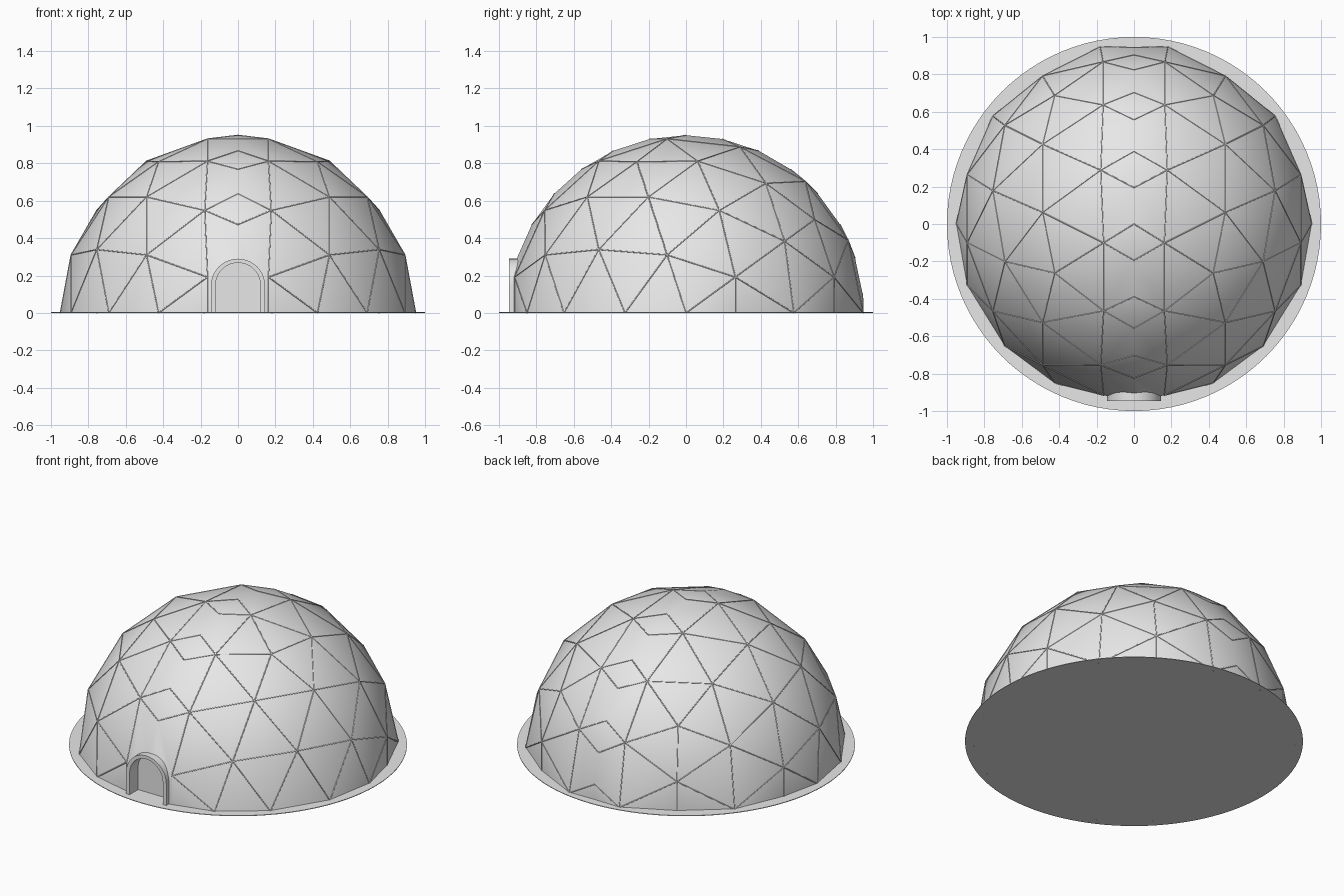
import bpy, bmesh, math
from mathutils import Vector, Matrix

if "Cube" in bpy.data.objects:
    bpy.data.objects.remove(bpy.data.objects["Cube"])

R = 0.95


def material(name, c):
    m = bpy.data.materials.new(name)
    m.diffuse_color = (*c, 1)
    m.use_nodes = True
    m.node_tree.nodes["Principled BSDF"].inputs["Base Color"].default_value = m.diffuse_color
    return m


GREY = material("light_grey", (0.8, 0.8, 0.8))
WHITE = material("strut_grey", (0.85, 0.85, 0.85))


def make(name, bm, mat, angle=None):
    me = bpy.data.meshes.new(name)
    bm.to_mesh(me)
    bm.free()
    ob = bpy.data.objects.new(name, me)
    bpy.context.collection.objects.link(ob)
    me.materials.append(mat)
    if angle:
        smooth(ob, angle)
    return ob


def select(ob):
    bpy.ops.object.select_all(action='DESELECT')
    ob.select_set(True)
    bpy.context.view_layer.objects.active = ob


def smooth(ob, angle):
    select(ob)
    bpy.ops.object.shade_smooth_by_angle(angle=math.radians(angle))


# Icosahedron standing with its five-fold axis along x
def ring(x, a):
    a = math.radians(a)
    r = 2 / math.sqrt(5)
    return Vector((x, -r * math.cos(a), r * math.sin(a)))


h = 1 / math.sqrt(5)
up = [ring(h, 72 * k) for k in range(5)]
lo = [ring(-h, 36 + 72 * k) for k in range(5)]
tris = []
for k in range(5):
    n = (k + 1) % 5
    tris += [(Vector((1, 0, 0)), up[k], up[n]), (up[k], lo[k], up[n]),
             (lo[k], lo[n], up[n]), (Vector((-1, 0, 0)), lo[n], lo[k])]

# Each face split into nine panels and pushed out to the sphere
bm = bmesh.new()
for a, b, c in tris:
    def pt(i, j):
        return bm.verts.new((a + (b - a) * i / 3 + (c - a) * j / 3).normalized() * R)
    for i in range(3):
        for j in range(3 - i):
            bm.faces.new((pt(i, j), pt(i + 1, j), pt(i, j + 1)))
            if i + j < 2:
                bm.faces.new((pt(i + 1, j), pt(i + 1, j + 1), pt(i, j + 1)))
bmesh.ops.remove_doubles(bm, verts=bm.verts, dist=1e-3)


def cut(normal):
    bmesh.ops.bisect_plane(bm, geom=bm.verts[:] + bm.edges[:] + bm.faces[:], dist=1e-4,
                           plane_co=(0, 0, 0), plane_no=normal, clear_inner=True)


# Keep the upper right quarter, round out the seam, mirror it
cut((1, 0, 0))
for v in bm.verts:
    if abs(v.co.x) < 1e-3:
        v.co = v.co.normalized() * R
    elif v.co.x < 0.2 and v.co.y > 0.6:
        v.co *= 1.015
cut((0, 0, 1))
bmesh.ops.mirror(bm, geom=bm.verts[:] + bm.edges[:] + bm.faces[:],
                 matrix=Matrix.Identity(4), merge_dist=1e-4, axis='X')
bmesh.ops.remove_doubles(bm, verts=bm.verts, dist=1e-3)

# Edges that carry a strut: not the seam, the base or the doorway
lines = []
for e in bm.edges:
    p, q = (v.co.copy() for v in e.verts)
    m = (p + q) / 2
    if max(abs(p.x), abs(q.x)) < 1e-3 or max(p.z, q.z) < 1e-3:
        continue
    if abs(m.x) < 0.145 and m.y < -0.8 and m.z < 0.285:
        continue
    lines.append((p, q))

bmesh.ops.holes_fill(bm, edges=[e for e in bm.edges if e.is_boundary], sides=0)
bmesh.ops.recalc_face_normals(bm, faces=bm.faces)
dome = make("dome_shell", bm, GREY)


# Doorway arch outline
def arch(w, top, z0=0.0, n=20):
    s = top - w
    pts = [(w, z0)]
    pts += [(w * math.cos(math.pi * i / n), s + w * math.sin(math.pi * i / n)) for i in range(n + 1)]
    return pts + [(-w, z0)]


# Recess cut into the dome behind the doorway
bm = bmesh.new()
f = bm.faces.new([bm.verts.new((x, -1.1, z)) for x, z in arch(0.13, 0.28, -0.1)])
g = bmesh.ops.extrude_face_region(bm, geom=[f])
bmesh.ops.translate(bm, vec=(0, 0.24, 0), verts=[v for v in g["geom"] if isinstance(v, bmesh.types.BMVert)])
bmesh.ops.recalc_face_normals(bm, faces=bm.faces)
cutter = make("door_cutter", bm, GREY)
cutter.hide_render = True
mod = dome.modifiers.new("doorway", 'BOOLEAN')
mod.operation = 'DIFFERENCE'
mod.solver = 'EXACT'
mod.object = cutter
select(dome)
bpy.ops.object.modifier_apply(modifier=mod.name)
bpy.data.objects.remove(cutter)
smooth(dome, 40)

# Arched door frame
bm = bmesh.new()
outer, inner = arch(0.145, 0.29), arch(0.12, 0.268)
rows = [[bm.verts.new((x, y, z)) for x, z in prof]
        for prof, y in ((outer, -0.947), (inner, -0.947), (inner, -0.86), (outer, -0.86))]
for i in range(len(outer) - 1):
    for k in range(4):
        a, b = rows[k], rows[(k + 1) % 4]
        bm.faces.new((a[i], a[i + 1], b[i + 1], b[i]))
for i in (0, -1):
    bm.faces.new([r[i] for r in rows])
bmesh.ops.recalc_face_normals(bm, faces=bm.faces)
make("door_frame", bm, GREY, 30)

# Thin struts along the panel edges
bm = bmesh.new()
for p, q in lines:
    d = q - p
    mat = Matrix.Translation((p + q) / 2) @ d.to_track_quat('Z', 'Y').to_matrix().to_4x4()
    bmesh.ops.create_cone(bm, cap_ends=True, segments=6, radius1=0.003, radius2=0.003,
                          depth=d.length, matrix=mat)
make("struts", bm, WHITE, 70)

# Round ground plate
bm = bmesh.new()
bmesh.ops.create_cone(bm, cap_ends=True, segments=96, radius1=1, radius2=1, depth=0.004,
                      matrix=Matrix.Translation((0, 0, 0.002)))
make("base_plate", bm, GREY, 30)
